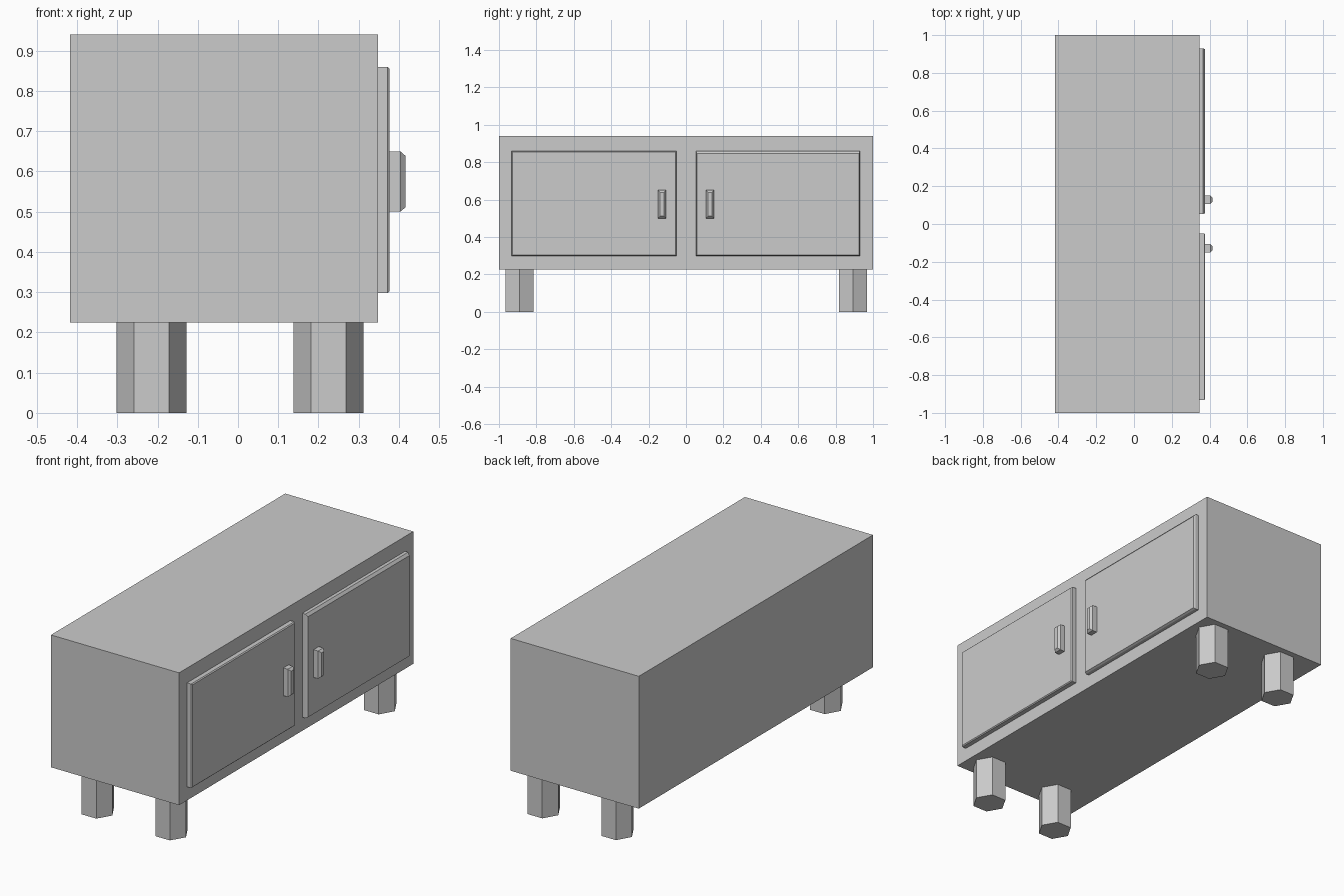
import bpy, bmesh
from math import cos, sin, pi

if "Cube" in bpy.data.objects:
    bpy.data.objects.remove(bpy.data.objects["Cube"])


def add_object(name, bm):
    bmesh.ops.recalc_face_normals(bm, faces=bm.faces)
    mesh = bpy.data.meshes.new(name)
    bm.to_mesh(mesh)
    bm.free()
    obj = bpy.data.objects.new(name, mesh)
    bpy.context.collection.objects.link(obj)


def loft(name, rings):
    """Join rings of points with side faces and cap both ends."""
    bm = bmesh.new()
    loops = [[bm.verts.new(p) for p in ring] for ring in rings]
    for a, b in zip(loops, loops[1:]):
        for i in range(len(a)):
            j = (i + 1) % len(a)
            bm.faces.new((a[i], a[j], b[j], b[i]))
    bm.faces.new(loops[0])
    bm.faces.new(loops[-1])
    add_object(name, bm)


def rect(x, y0, y1, z0, z1):
    return [(x, y0, z0), (x, y1, z0), (x, y1, z1), (x, y0, z1)]


def panel(name, x0, x_rim, x1, y0, y1, z0, z1, inset, top_inset):
    """Slab facing +x with chamfered face edges."""
    loft(name, [rect(x0, y0, y1, z0, z1),
                rect(x_rim, y0, y1, z0, z1),
                rect(x1, y0 + inset, y1 - inset, z0 + inset, z1 - top_inset)])


def leg(name, cx, cy, r, top):
    """Hexagonal leg with corners pointing along x."""
    loft(name, [[(cx + r * cos(i * pi / 3), cy + r * sin(i * pi / 3), z)
                 for i in range(6)] for z in (0, top)])


# Cabinet body
loft("cabinet_body", [rect(x, -1, 1, 0.225, 0.94) for x in (-0.418, 0.348)])

# Doors
panel("door_near", 0.345, 0.372, 0.377, -0.932, -0.05, 0.298, 0.86, 0.005, 0.005)
panel("door_far", 0.345, 0.366, 0.377, 0.053, 0.93, 0.298, 0.86, 0.005, 0.014)

# Handles beside the centre gap
for name, cy in (("handle_near", -0.129), ("handle_far", 0.129)):
    panel(name, 0.375, 0.404, 0.416, cy - 0.022, cy + 0.022, 0.5, 0.65, 0.011, 0.011)

# Legs
for side, cx in (("back", -0.215), ("front", 0.225)):
    for end, cy in (("near", -0.89), ("far", 0.893)):
        leg(f"{side}_leg_{end}", cx, cy, 0.087, 0.23)
